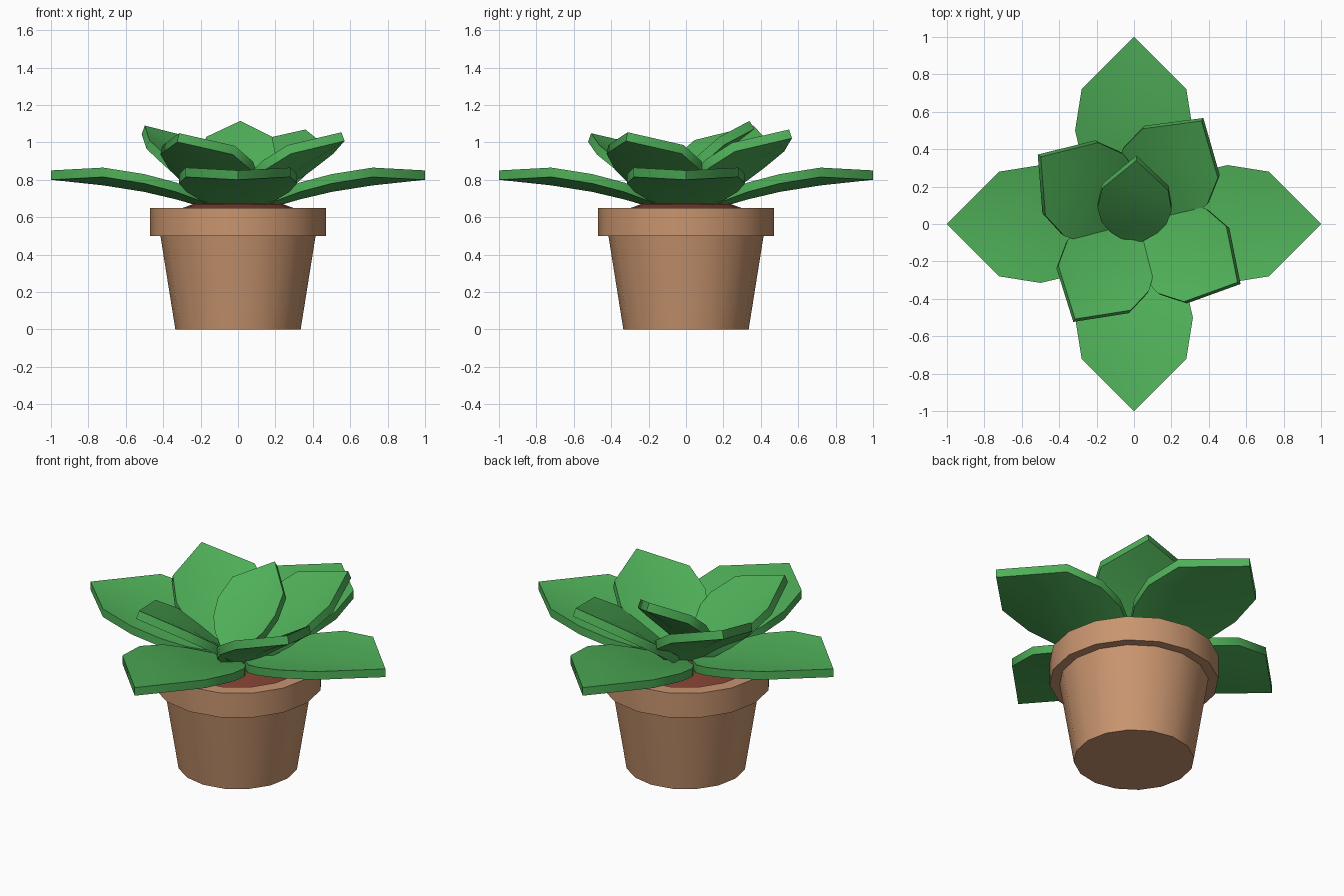
import bpy, bmesh
from math import radians, cos, sin, pi
from mathutils import Vector, Matrix

if "Cube" in bpy.data.objects:
    bpy.data.objects.remove(bpy.data.objects["Cube"])


def material(name, color):
    m = bpy.data.materials.new(name)
    m.diffuse_color = (*color, 1)
    m.use_nodes = True
    m.node_tree.nodes["Principled BSDF"].inputs["Base Color"].default_value = m.diffuse_color
    return m


CLAY = material("clay", (0.58, 0.30, 0.16))
SOIL = material("soil", (0.20, 0.05, 0.03))
GREEN = material("leaf_green", (0.08, 0.44, 0.10))


def finish(name, bm, mat, angle):
    bmesh.ops.recalc_face_normals(bm, faces=bm.faces)
    me = bpy.data.meshes.new(name)
    bm.to_mesh(me)
    bm.free()
    me.materials.append(mat)
    ob = bpy.data.objects.new(name, me)
    bpy.context.collection.objects.link(ob)
    bpy.ops.object.select_all(action='DESELECT')
    bpy.context.view_layer.objects.active = ob
    ob.select_set(True)
    bpy.ops.object.shade_smooth_by_angle(angle=radians(angle))
    return ob


def lathe(name, profile, mat, sides=16):
    """Turn an (r, z) profile; profile ends on the axis are closed."""
    bm = bmesh.new()
    rings = []
    for r, z in profile:
        n = sides if r > 0 else 1
        rings.append([bm.verts.new((r * cos(2 * pi * i / sides), r * sin(2 * pi * i / sides), z))
                      for i in range(n)])
    for a, b in zip(rings, rings[1:]):
        for i in range(sides):
            j = (i + 1) % sides
            f = [a[i % len(a)], a[j % len(a)], b[j % len(b)], b[i % len(b)]]
            bm.faces.new(list(dict.fromkeys(f)))
    return finish(name, bm, mat, 40)


# Leaf stations: distance along, half width, midrib height, edge lift
STATIONS = [(0.0, 0.07, 0.0, 0.01), (0.12, 0.20, 0.03, 0.03), (0.24, 0.275, 0.065, 0.04),
            (0.41, 0.315, 0.105, 0.045), (0.63, 0.28, 0.14, 0.045), (0.91, 0.0, 0.17, 0.0)]
THICK = 0.05


def leaf(name, azimuth, r0, z0, scale, tilt, wide=1.0):
    """Thick folded leaf blade growing outward from (r0, z0)."""
    bm = bmesh.new()
    layers = []
    for dz in (0, -THICK / scale):
        rows = []
        for s, w, z, lift in STATIONS:
            pts = [(s, 0, z + dz)] if w == 0 else \
                [(s, -w * wide, z + lift + dz), (s, 0, z + dz), (s, w * wide, z + lift + dz)]
            rows.append([bm.verts.new(p) for p in pts])
        for a, b in zip(rows, rows[1:]):
            for k in range(2):
                f = [a[k], a[k + 1], b[min(k + 1, len(b) - 1)], b[min(k, len(b) - 1)]]
                bm.faces.new(list(dict.fromkeys(f)))
        outline = [r[0] for r in rows] + [r[-1] for r in rows[-2::-1]] + [rows[0][1]]
        layers.append(outline)
    top, low = layers
    for i in range(len(top)):
        j = (i + 1) % len(top)
        bm.faces.new((top[i], top[j], low[j], low[i]))
    m = (Matrix.Rotation(radians(azimuth), 4, 'Z') @ Matrix.Translation((r0, 0, z0))
         @ Matrix.Rotation(radians(-tilt), 4, 'Y') @ Matrix.Scale(scale, 4))
    bmesh.ops.transform(bm, matrix=m, verts=bm.verts)
    return finish(name, bm, GREEN, 40)


# Pot with tapered body, and a collar rim
lathe("pot_body", [(0, 0), (0.335, 0), (0.418, 0.52), (0, 0.52)], CLAY)
lathe("pot_rim", [(0.40, 0.5), (0.47, 0.5), (0.47, 0.65), (0.39, 0.65), (0.38, 0.58), (0.40, 0.5)], CLAY)
lathe("soil", [(0, 0.55), (0.385, 0.55), (0.385, 0.62), (0.28, 0.655), (0.24, 0.67), (0, 0.68)], SOIL)

# Outer ring of broad leaves
for i in range(4):
    leaf(f"outer_leaf_{i + 1}", 90 * i, 0.09, 0.68, 1.0, 0)

# Middle ring, steeper: azimuth, base radius, scale, tilt
MIDDLE = [(-29.4, 0.05, 0.75, 22), (56.8, 0.05, 0.78, 22),
          (144.2, 0.02, 0.78, 24), (238.2, 0.02, 0.74, 22)]
for i, (az, r0, sc, tilt) in enumerate(MIDDLE):
    leaf(f"middle_leaf_{i + 1}", az, r0, 0.68, sc, tilt, 1.1)

# Single centre leaf
leaf("centre_leaf", 88, -0.09, 0.72, 0.63, 32)
